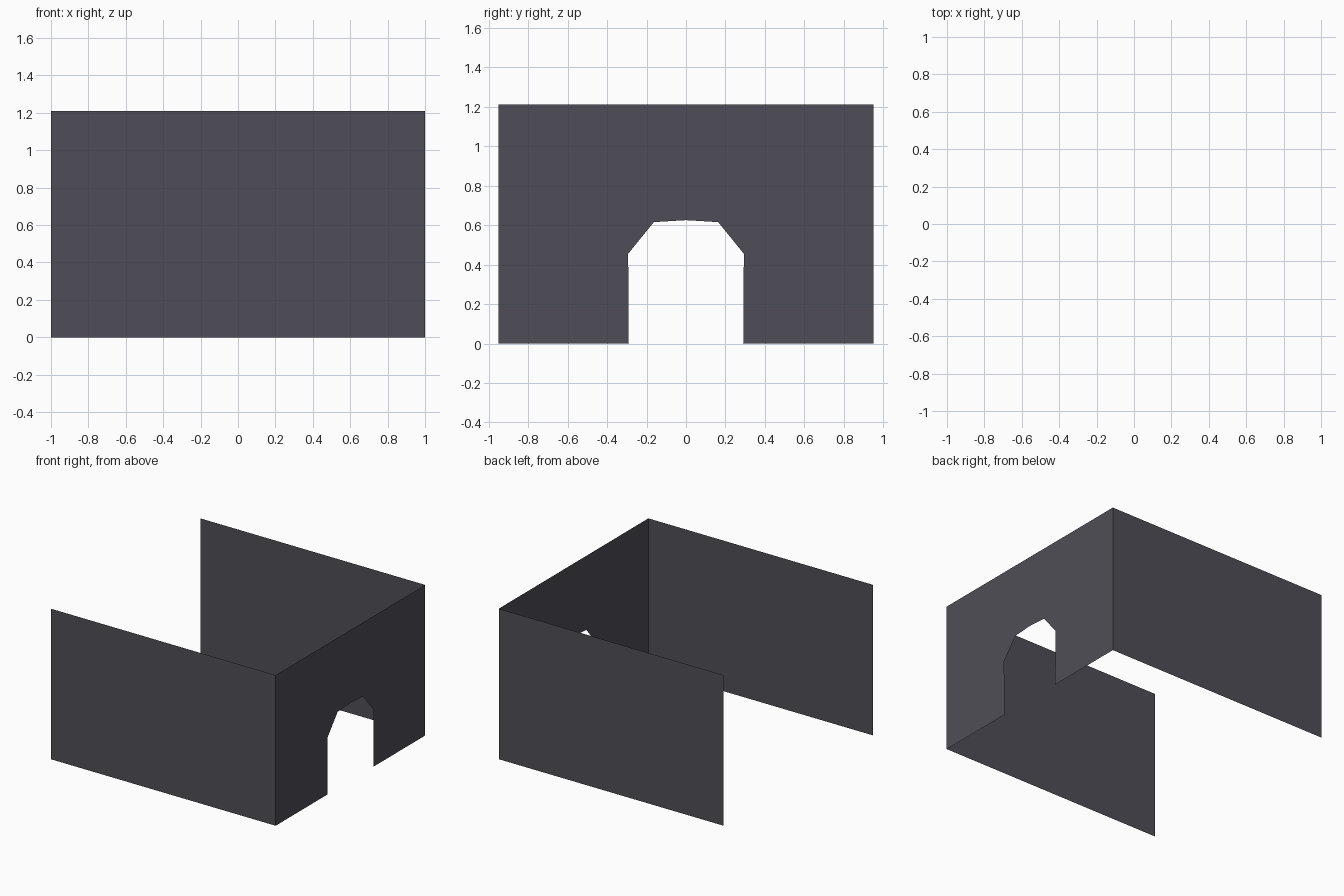
import bpy

if "Cube" in bpy.data.objects:
    bpy.data.objects.remove(bpy.data.objects["Cube"])

X, Y, H = 1.0, 0.95, 1.21

# single dark grey wall colour
grey = bpy.data.materials.new("dark_grey")
grey.diffuse_color = (0.078, 0.076, 0.095, 1)
grey.use_nodes = True
grey.node_tree.nodes["Principled BSDF"].inputs["Base Color"].default_value = grey.diffuse_color


def panel(name, verts, faces):
    mesh = bpy.data.meshes.new(name)
    mesh.from_pydata(verts, [], faces)
    mesh.materials.append(grey)
    obj = bpy.data.objects.new(name, mesh)
    bpy.context.collection.objects.link(obj)
    return obj


# plain side walls, single sheets facing outward
for name, s in (("front_wall", -1), ("back_wall", 1)):
    panel(name, [(s * X, s * Y, 0), (-s * X, s * Y, 0),
                 (-s * X, s * Y, H), (s * X, s * Y, H)], [(0, 1, 2, 3)])

# end wall with a faceted arch doorway, built as quads around the opening
half = [(0.29, 0), (0.293, 0.455), (0.163, 0.615)]
arch = [(-y, z) for y, z in half] + [(0, 0.625)] + half[::-1]
outer = [(-Y, 0), (-Y, 0.455), (-Y, H), (0, H), (Y, H), (Y, 0.455), (Y, 0)]
n = len(arch)
verts = [(X, y, z) for y, z in outer + arch]
faces = [(i, n + i, n + i + 1, i + 1) for i in range(n - 1)]
panel("arched_end_wall", verts, faces)
